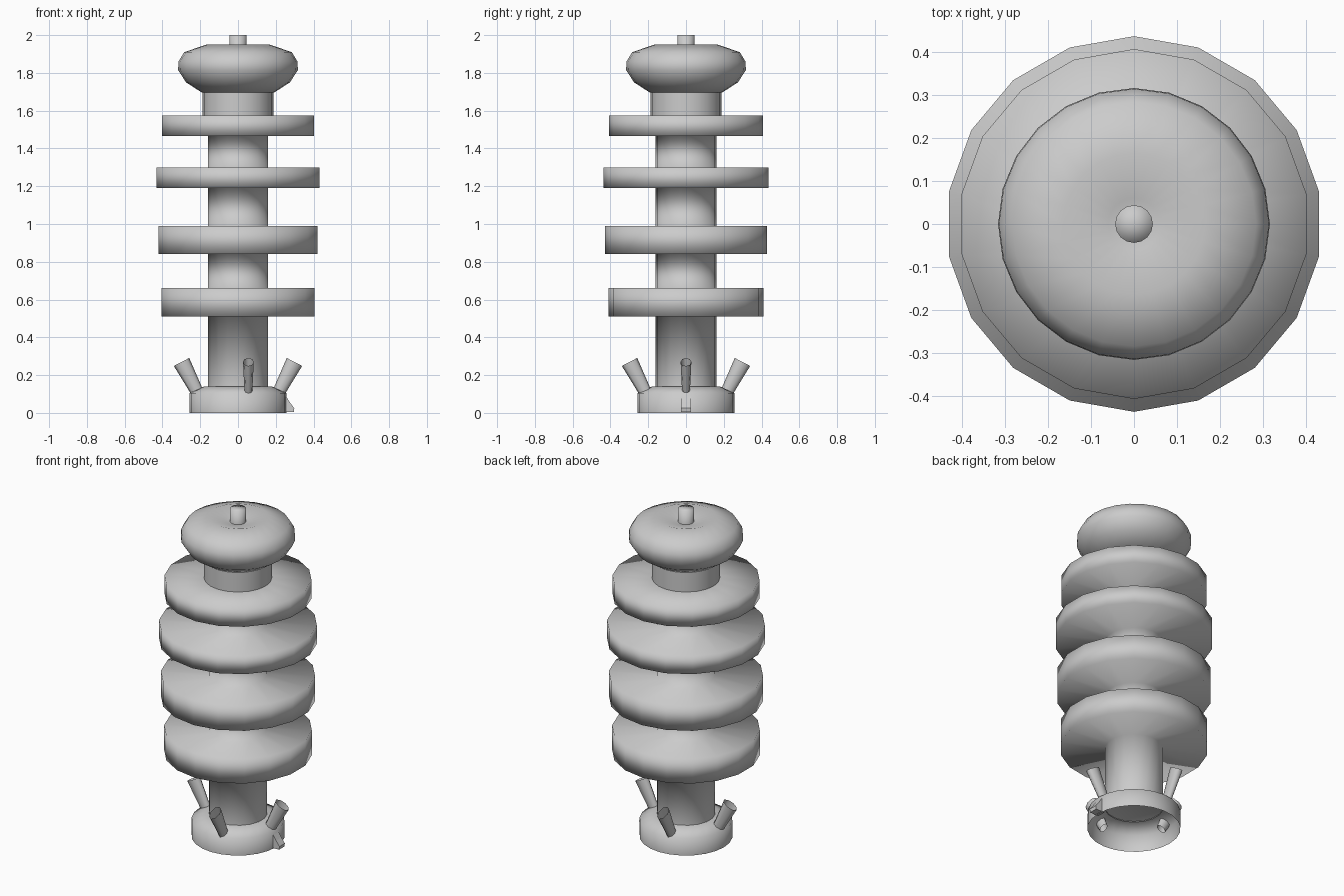
import bpy
import bmesh
from math import cos, sin, pi
from mathutils import Matrix, Vector

cube = bpy.data.objects.get("Cube")
if cube:
    bpy.data.objects.remove(cube, do_unlink=True)

grey = bpy.data.materials.new("plain grey")
grey.use_nodes = True
GREY = (0.6, 0.6, 0.6, 1)
grey.diffuse_color = GREY
grey.node_tree.nodes["Principled BSDF"].inputs["Base Color"].default_value = GREY


def finish(name, bm, smooth=True):
    bmesh.ops.recalc_face_normals(bm, faces=bm.faces)
    mesh = bpy.data.meshes.new(name)
    bm.to_mesh(mesh)
    bm.free()
    mesh.materials.append(grey)
    for p in mesh.polygons:
        p.use_smooth = smooth
    ob = bpy.data.objects.new(name, mesh)
    bpy.context.collection.objects.link(ob)
    return ob


def lathe(name, profile, sides):
    """Revolve (radius, height) points about z; zero radius closes to a pole."""
    bm = bmesh.new()
    rings = []
    for r, z in profile:
        if r == 0:
            rings.append([bm.verts.new((0, 0, z))] * sides)
        else:
            angles = [pi / 2 + 2 * pi * i / sides for i in range(sides)]
            rings.append([bm.verts.new((r * cos(a), r * sin(a), z)) for a in angles])
    for low, high in zip(rings, rings[1:]):
        for i in range(sides):
            j = (i + 1) % sides
            corners = [low[i], low[j], high[j], high[i]]
            bm.faces.new(list(dict.fromkeys(corners)))
    return finish(name, bm)


# Base: a shallow cup, open underneath
lathe("base", [(0.257, 0), (0.257, 0.105), (0.18, 0.14), (0, 0.14)], 24)

# Column with four wide discs, in one continuous profile
SHAFT = 0.162
profile = [(SHAFT, 0.135)]
for radius, bottom, top in [(0.41, 0.51, 0.66), (0.428, 0.84, 0.99),
                            (0.438, 1.19, 1.30), (0.408, 1.465, 1.575)]:
    profile += [(SHAFT, bottom), (radius, bottom), (radius, top), (SHAFT, top)]
lathe("ribbed_column", profile, 18)

# Neck and dimpled bulb
lathe("neck", [(0.188, 1.56), (0.188, 1.72)], 20)
lathe("bulb", [(0, 1.69), (0.19, 1.695), (0.275, 1.75), (0.317, 1.815),
               (0.315, 1.86), (0.285, 1.91), (0.165, 1.95), (0.06, 1.92),
               (0, 1.915)], 24)
lathe("top_knob", [(0.044, 1.9), (0.044, 2.0), (0, 2.0)], 16)

# Four flared open pipes leaning outward from the base
for name, turn, side in [("front_pipe", -pi / 2, 0.055), ("left_pipe", 0, 0),
                         ("back_pipe", pi / 2, 0.055), ("right_pipe", pi, 0)]:
    pipe = lathe(name, [(0.03, 0), (0.046, 0.225)], 8)
    lean = Matrix.Rotation(0.48, 4, "Y") @ Matrix.Diagonal((1, 0.62, 1, 1))
    place = Matrix.Translation(Vector((0.195, side, 0.07)))
    pipe.data.transform(Matrix.Rotation(turn, 4, "Z") @ place @ lean)

# Small spout at the foot of the base
bm = bmesh.new()
outline = [(0.235, 0.005), (0.295, 0.005), (0.298, 0.025), (0.275, 0.055), (0.25, 0.095), (0.235, 0.095)]
face = bm.faces.new([bm.verts.new((x, -0.026, z)) for x, z in outline])
new = bmesh.ops.extrude_face_region(bm, geom=[face])["geom"]
bmesh.ops.translate(bm, vec=(0, 0.052, 0),
                    verts=[v for v in new if isinstance(v, bmesh.types.BMVert)])
finish("spout", bm, smooth=False)
